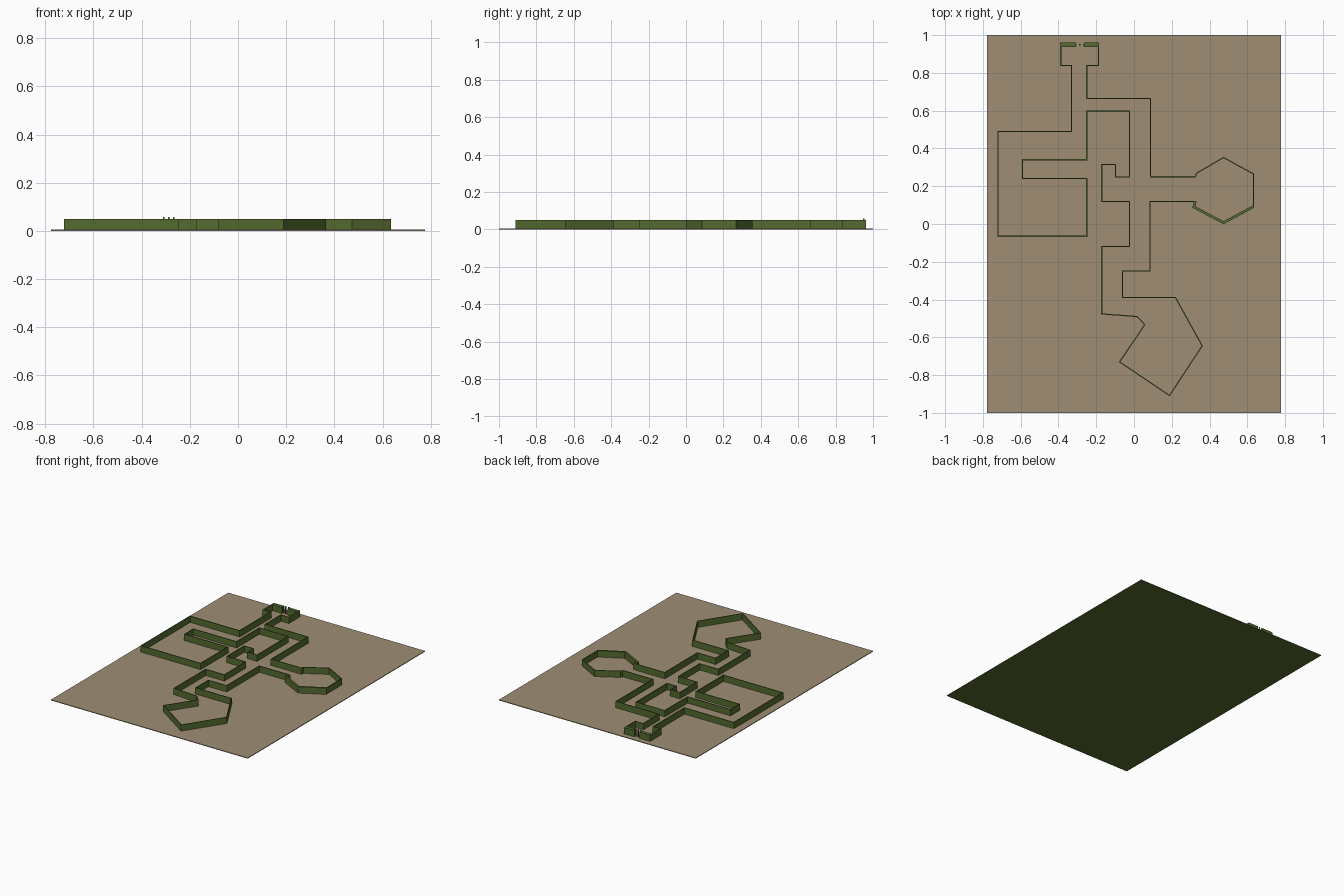
import bpy, bmesh
from mathutils import Vector

if "Cube" in bpy.data.objects:
    bpy.data.objects.remove(bpy.data.objects["Cube"])

H, FLOOR = 0.05, 0.005          # wall top and floor top


def material(name, rgb):
    m = bpy.data.materials.new(name)
    m.diffuse_color = (*rgb, 1)
    m.use_nodes = True
    m.node_tree.nodes["Principled BSDF"].inputs["Base Color"].default_value = m.diffuse_color
    return m


GREEN = material("hedge green", (0.091, 0.147, 0.0284))
TAN = material("earth tan", (0.342, 0.270, 0.175))


def finish(name, bm, *mats):
    bmesh.ops.recalc_face_normals(bm, faces=bm.faces)
    me = bpy.data.meshes.new(name)
    bm.to_mesh(me)
    bm.free()
    for m in mats:
        me.materials.append(m)
    ob = bpy.data.objects.new(name, me)
    bpy.context.collection.objects.link(ob)
    return ob


def box(name, x0, x1, y0, y1, z0, z1, *mats):
    bm = bmesh.new()
    bmesh.ops.create_cube(bm, size=1)
    for v in bm.verts:
        v.co = ((x0 + x1) / 2 + v.co.x * (x1 - x0),
                (y0 + y1) / 2 + v.co.y * (y1 - y0),
                (z0 + z1) / 2 + v.co.z * (z1 - z0))
    return finish(name, bm, *mats)


def wall(name, pts, thick):
    """Upright wall with mitred corners along an open path."""
    p = [Vector(q) for q in pts]
    dirs = [(b - a).normalized() for a, b in zip(p, p[1:])]
    bm = bmesh.new()
    rings = []
    for i, q in enumerate(p):
        a, b = dirs[max(i - 1, 0)], dirs[min(i, len(dirs) - 1)]
        na, nb = Vector((-a.y, a.x)), Vector((-b.y, b.x))
        off = (na + nb) / (1 + na.dot(nb)) * thick / 2
        l, r = q + off, q - off
        rings.append([bm.verts.new((c.x, c.y, z)) for c, z in
                      ((l, FLOOR), (r, FLOOR), (r, H), (l, H))])
    for s, t in zip(rings, rings[1:]):
        for k in range(4):
            bm.faces.new((s[k], s[(k + 1) % 4], t[(k + 1) % 4], t[k]))
    bm.faces.new(rings[0])
    bm.faces.new(rings[-1])
    return finish(name, bm, GREEN)


# Ground slab: earth on top, green beneath
ground = box("ground", -0.777, 0.777, -1, 1, 0, FLOOR, TAN, GREEN)
for f in ground.data.polygons:
    f.material_index = 1 if f.normal.z < -0.5 else 0

# Left run of the maze, from the gate to the pentagon room and up the right side
wall("maze_wall", [
    (-.388, .95), (-.388, .84), (-.33, .84), (-.33, .489), (-.72, .489),
    (-.72, -.065), (-.25, -.065), (-.25, .24), (-.59, .24), (-.59, .34),
    (-.25, .34), (-.25, .597), (-.024, .597), (-.024, .248), (-.098, .248),
    (-.098, .315), (-.171, .315), (-.171, .12), (-.024, .12), (-.024, -.12),
    (-.171, -.12), (-.171, -.476), (.017, -.49), (.057, -.533), (-.076, -.73),
    (.188, -.908), (.361, -.645), (.22, -.39), (-.06, -.39), (-.06, -.248),
    (.084, -.248), (.084, .12), (.325, .12)], 0.006)

# Hexagon room: thick lower sides, thin upper sides running back to the gate
wall("hexagon_lower_wall", [(.325, .12), (.317, .09), (.474, .007), (.632, .092)], 0.014)
wall("outer_wall", [
    (.632, .092), (.632, .265), (.474, .352), (.33, .268), (.325, .25),
    (.088, .25), (.088, .664), (-.25, .664), (-.25, .84), (-.188, .84),
    (-.188, .95)], 0.006)

# Gate: two thick wall stubs with slim posts in the opening
for side, x0, x1 in (("left", -.391, -.308), ("right", -.266, -.185)):
    box(side + "_gate_wall", x0, x1, .938, .962, FLOOR, H, GREEN)
for i, x in enumerate((-.308, -.287, -.266)):
    box(f"gate_post_{i + 1}", x - .003, x + .003, .946, .954, FLOOR, H + .007, GREEN)
